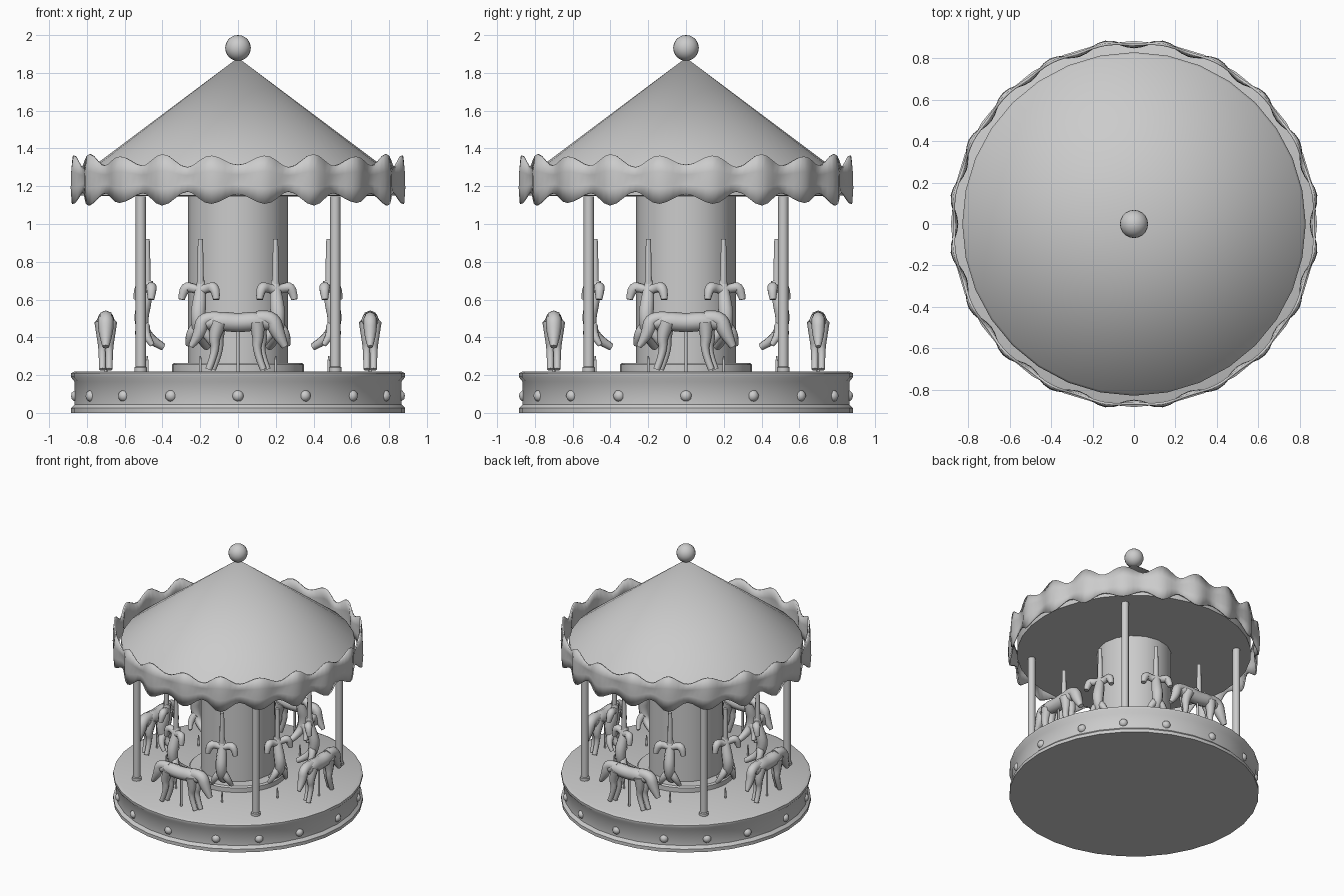
import bpy, bmesh, math
from mathutils import Matrix

if "Cube" in bpy.data.objects:
    bpy.data.objects.remove(bpy.data.objects["Cube"])


def finish(name, bm, angle=40):
    me = bpy.data.meshes.new(name)
    bmesh.ops.recalc_face_normals(bm, faces=bm.faces)
    bm.to_mesh(me)
    bm.free()
    ob = bpy.data.objects.new(name, me)
    bpy.context.collection.objects.link(ob)
    smooth(ob, angle)
    return ob


def smooth(ob, angle=40):
    bpy.ops.object.select_all(action='DESELECT')
    ob.select_set(True)
    bpy.context.view_layer.objects.active = ob
    bpy.ops.object.shade_smooth_by_angle(angle=math.radians(angle))


def lathe(name, profile, sides=32, at=(0, 0)):
    bm = bmesh.new()
    vs = [bm.verts.new((r, 0, z)) for r, z in profile]
    es = [bm.edges.new(p) for p in zip(vs, vs[1:])]
    bmesh.ops.spin(bm, geom=vs + es, axis=(0, 0, 1), cent=(0, 0, 0),
                   steps=sides, angle=2 * math.pi)
    bmesh.ops.remove_doubles(bm, verts=bm.verts, dist=1e-4)
    bmesh.ops.translate(bm, verts=bm.verts, vec=(at[0], at[1], 0))
    return finish(name, bm)


def tubes(name, paths):
    """Organic part: each path is a list of (x, y, z, radius)."""
    cu = bpy.data.curves.new(name, 'CURVE')
    cu.dimensions = '3D'
    cu.bevel_depth = 1
    cu.bevel_resolution = 2
    cu.use_fill_caps = True
    for path in paths:
        sp = cu.splines.new('NURBS')
        sp.points.add(len(path) - 1)
        for p, (x, y, z, r) in zip(sp.points, path):
            p.co = (x, y, z, 1)
            p.radius = r
        sp.order_u = 3
        sp.use_endpoint_u = True
        sp.resolution_u = 4
    tmp = bpy.data.objects.new(name + "_curve", cu)
    bpy.context.collection.objects.link(tmp)
    bpy.context.view_layer.update()
    dg = bpy.context.evaluated_depsgraph_get()
    me = bpy.data.meshes.new_from_object(tmp.evaluated_get(dg))
    bpy.data.objects.remove(tmp)
    ob = bpy.data.objects.new(name, me)
    bpy.context.collection.objects.link(ob)
    smooth(ob, 60)
    return ob


def ring_copies(ob, count, start=0):
    for i in range(count):
        c = ob if i == 0 else ob.copy()
        if i:
            bpy.context.collection.objects.link(c)
        c.rotation_euler.z = start + 2 * math.pi * i / count


# Platform, inner step and centre column
lathe("platform", [(0, .22), (.865, .22), (.885, .21), (.885, .19), (.865, .165),
                   (.865, .045), (.885, .025), (.885, 0), (0, 0)])
lathe("inner_step", [(.35, .22), (.35, .255), (.34, .265), (.25, .265)])
lathe("column", [(.265, .22), (.265, 1.145)], 16)

# Rim bulbs
bm = bmesh.new()
for q in range(4):
    for a in (0, 24.5, 45, 65.5):
        t = math.radians(90 * q + a)
        bmesh.ops.create_icosphere(bm, subdivisions=2, radius=.032, matrix=Matrix.Translation(
            (.853 * math.cos(t), .853 * math.sin(t), .09)))
finish("rim_bulbs", bm)

# Canopy poles on the diagonals
for x in (-.515, .515):
    for y in (-.515, .515):
        lathe("canopy_pole", [(.034, .22), (.034, .24), (.027, .245), (.027, 1.145)], 12, (x, y))

# Roof with flat ceiling, and finial
lathe("roof", [(0, 1.88), (.82, 1.265), (.83, 1.25), (.83, 1.15), (0, 1.145)])
bm = bmesh.new()
bmesh.ops.create_uvsphere(bm, u_segments=20, v_segments=12, radius=.068,
                          matrix=Matrix.Translation((0, 0, 1.932)))
finish("finial", bm)

# Ruffled valance, twenty gathers
bm = bmesh.new()
n = 160
rings = []
for i in range(n):
    t = 2 * math.pi * i / n
    w = -math.cos(20 * t)
    k = .8 - .2 * math.cos(8 * t)
    col = []
    for f in (0, .33, .67, 1):
        z = (1.135 - .038 * w * k) * (1 - f) + (1.335 + .036 * w * k) * f
        r = .873 + .018 * w * math.cos(2.2 * (f - .4))
        col.append(bm.verts.new((r * math.cos(t), r * math.sin(t), z)))
    rings.append(col)
for i in range(n):
    a, b = rings[i], rings[(i + 1) % n]
    for j in range(3):
        bm.faces.new((a[j], b[j], b[j + 1], a[j + 1]))
val = finish("valance", bm, 50)
mod = val.modifiers.new("thickness", 'SOLIDIFY')
mod.thickness = .012
mod.offset = 0

# Four standing horses on the outer ring
Y = -.70
legs = []
for s in (-1, 1):
    for d in (-.018, .018):
        e = d * .6
        legs.append([(s * .1, Y + d, .48, .042), (s * .12 + e, Y + d, .40, .03),
                     (s * .105 + e, Y + d, .33, .019), (s * .145 + e, Y + d, .23, .018)])
horse = tubes("standing_horse", [
    [(-.17, Y, .47, .03), (-.11, Y, .49, .052), (0, Y, .475, .05),
     (.11, Y, .49, .052), (.17, Y, .47, .03)],
    [(.10, Y, .5, .04), (.18, Y, .51, .042), (.205, Y, .43, .042), (.25, Y, .35, .018)],
    [(-.10, Y, .5, .035), (-.19, Y, .51, .034), (-.20, Y, .42, .036), (-.25, Y, .35, .014)],
    [(0, Y, .22, .008), (0, Y, .33, .008), (0, Y, .45, .008)],
] + legs)
ring_copies(horse, 4)

# Eight leaping horses on short posts on the inner ring
leaper = tubes("leaping_horse", [
    [(0, -.52, .62, .02), (0, -.52, .75, .02), (0, -.52, .92, .014)],
    [(0, -.51, .70, .022), (0, -.53, .60, .04), (0, -.56, .50, .042),
     (0, -.53, .40, .03), (0, -.43, .35, .02)],
    [(-.10, -.54, .60, .018), (-.09, -.53, .67, .032), (-.04, -.52, .66, .024),
     (0, -.52, .65, .03), (.04, -.52, .66, .024), (.09, -.53, .67, .032), (.10, -.54, .60, .018)],
    [(-.01, -.54, .46, .03), (-.05, -.56, .42, .026), (-.07, -.52, .36, .014)],
    [(.01, -.54, .46, .03), (.05, -.56, .42, .026), (.07, -.52, .36, .014)],
    [(0, -.52, .22, .007), (0, -.52, .26, .009), (0, -.52, .30, .004)],
])
ring_copies(leaper, 8, math.radians(22.5))
